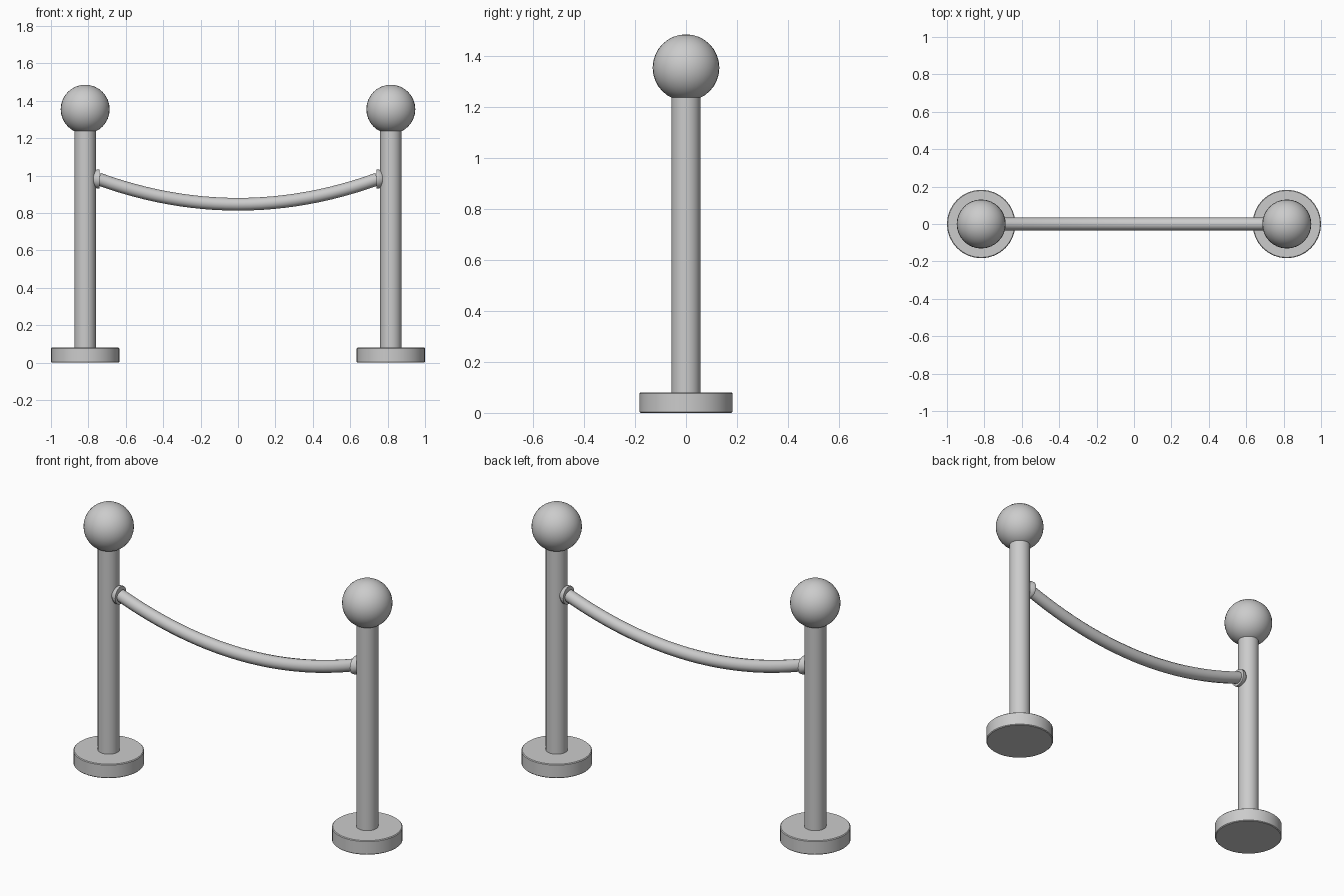
import bpy, math
from mathutils import Vector

old = bpy.data.objects.get("Cube")
if old:
    bpy.data.objects.remove(old, do_unlink=True)

# One grey for everything
grey = bpy.data.materials.new("grey")
grey.use_nodes = True
colour = (0.6, 0.6, 0.6, 1)
grey.diffuse_color = colour
grey.node_tree.nodes["Principled BSDF"].inputs["Base Color"].default_value = colour

POST_X = 0.817
ROPE_X, ROPE_Z, SAG = 0.745, 0.982, 0.135


def finish(obj, name):
    obj.name = name
    obj.data.materials.append(grey)
    bpy.ops.object.shade_smooth_by_angle(angle=math.radians(40))
    return obj


def lathe(name, profile, location, rotation=(0, 0, 0), sides=32):
    """Closed solid turned from (radius, height) points about local z."""
    verts, faces = [], []
    for r, h in profile:
        for i in range(sides):
            a = math.tau * i / sides
            verts.append((r * math.cos(a), r * math.sin(a), h))
    for k in range(len(profile) - 1):
        for i in range(sides):
            j = (i + 1) % sides
            a, b = k * sides, (k + 1) * sides
            faces.append((a + i, a + j, b + j, b + i))
    top = (len(profile) - 1) * sides
    faces.append(tuple(reversed(range(sides))))
    faces.append(tuple(range(top, top + sides)))
    mesh = bpy.data.meshes.new(name)
    mesh.from_pydata(verts, [], faces)
    obj = bpy.data.objects.new(name, mesh)
    obj.location, obj.rotation_euler = location, rotation
    bpy.context.collection.objects.link(obj)
    bpy.ops.object.select_all(action="DESELECT")
    obj.select_set(True)
    bpy.context.view_layer.objects.active = obj
    return finish(obj, name)


for side, s in (("left", 1), ("right", -1)):
    x = s * POST_X
    # Disc foot with softened rims
    lathe(side + "_base", [(0.179, 0), (0.183, 0.004), (0.183, 0.076), (0.179, 0.08)], (x, 0, 0))
    # Upright
    lathe(side + "_post", [(0.057, 0.07), (0.057, 1.26)], (x, 0, 0))
    # Ball finial
    bpy.ops.mesh.primitive_uv_sphere_add(segments=32, ring_count=16, radius=0.131,
                                         location=(x, 0, 1.355))
    finish(bpy.context.object, side + "_ball")
    # Rope collar, a rim with a cone narrowing into the post
    lathe(side + "_collar", [(0.05, 0), (0.05, 0.016), (0.018, 0.055)],
          (s * 0.741, 0, ROPE_Z), (0, s * math.pi / 2, 0), 24)

# Sagging rope swept along a parabola
curve = bpy.data.curves.new("rope", "CURVE")
curve.dimensions = "3D"
curve.bevel_depth = 0.034
curve.bevel_resolution = 4
curve.use_fill_caps = True
spline = curve.splines.new("POLY")
steps = 24
spline.points.add(steps)
for i, p in enumerate(spline.points):
    t = 2 * i / steps - 1
    p.co = (t * ROPE_X, 0, ROPE_Z - SAG * (1 - t * t), 1)
rope = bpy.data.objects.new("rope", curve)
bpy.context.collection.objects.link(rope)
bpy.ops.object.select_all(action="DESELECT")
rope.select_set(True)
bpy.context.view_layer.objects.active = rope
bpy.ops.object.convert(target="MESH")
finish(bpy.context.object, "rope")
